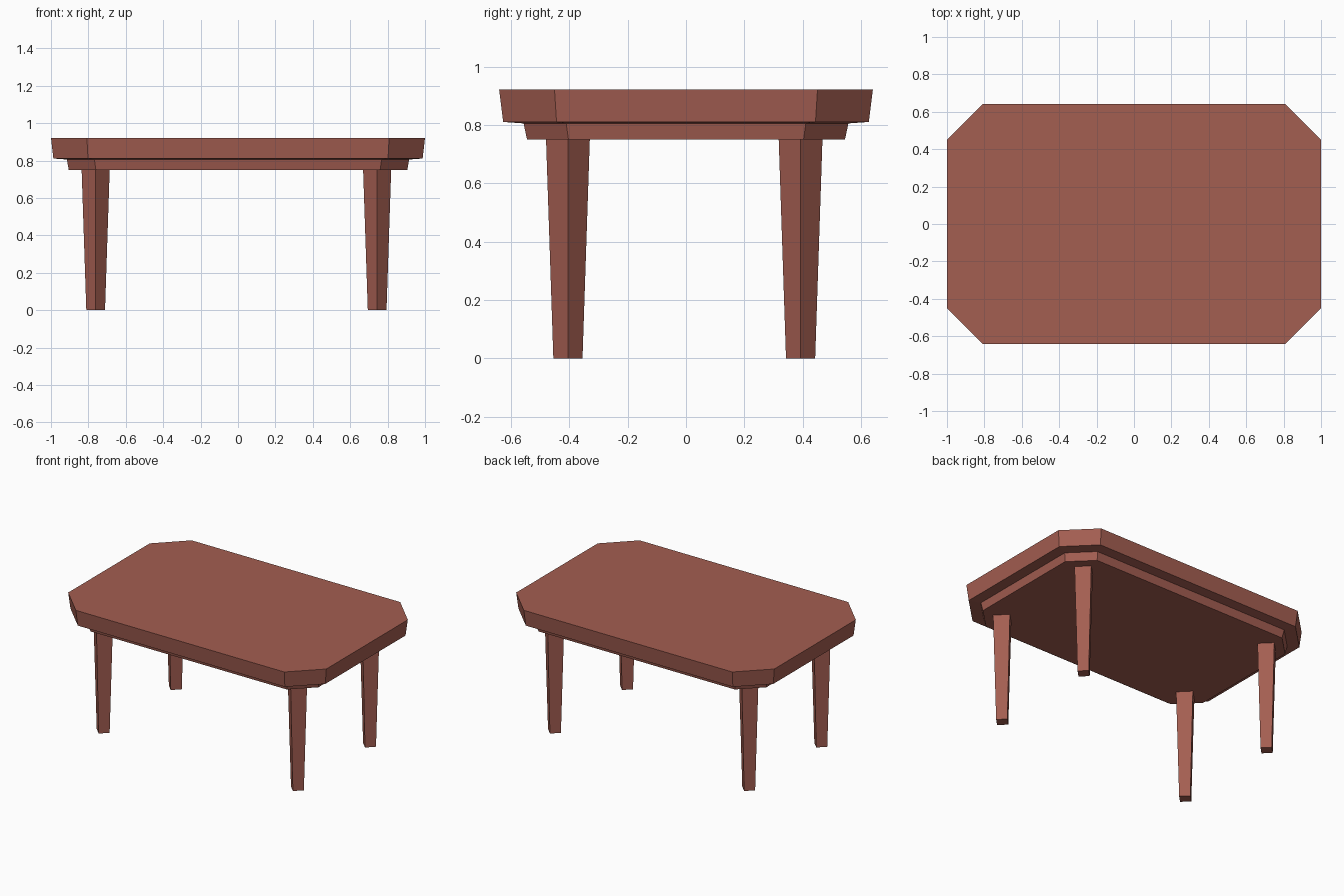
import bpy, bmesh

if "Cube" in bpy.data.objects:
    bpy.data.objects.remove(bpy.data.objects["Cube"])

wood = bpy.data.materials.new("reddish brown wood")
wood.diffuse_color = (0.37, 0.112, 0.083, 1)
wood.use_nodes = True
wood.node_tree.nodes["Principled BSDF"].inputs["Base Color"].default_value = wood.diffuse_color


def octagon(x, y, cx, cy, z):
    """Rectangle with cut corners: half sizes x, y; corner cuts start at cx, cy."""
    return [(cx, -y, z), (x, -cy, z), (x, cy, z), (cx, y, z),
            (-cx, y, z), (-x, cy, z), (-x, -cy, z), (-cx, -y, z)]


def diamond(x, y, r, z):
    return [(x, y - r, z), (x + r, y, z), (x, y + r, z), (x - r, y, z)]


def loft(name, rings):
    """Closed solid through rings of equal point count, bottom to top."""
    bm = bmesh.new()
    loops = [[bm.verts.new(p) for p in ring] for ring in rings]
    n = len(loops[0])
    for a, b in zip(loops, loops[1:]):
        for i in range(n):
            j = (i + 1) % n
            bm.faces.new((a[i], a[j], b[j], b[i]))
    bm.faces.new(loops[0][::-1])
    bm.faces.new(loops[-1])
    bmesh.ops.recalc_face_normals(bm, faces=bm.faces)
    mesh = bpy.data.meshes.new(name)
    bm.to_mesh(mesh)
    bm.free()
    mesh.materials.append(wood)
    obj = bpy.data.objects.new(name, mesh)
    bpy.context.collection.objects.link(obj)
    return obj


# Table top, with a very slightly sloped underside
loft("table_top", [
    octagon(0.915, 0.557, 0.768, 0.411, 0.806),
    octagon(0.987, 0.627, 0.802, 0.444, 0.811),
    octagon(1.0, 0.641, 0.808, 0.451, 0.922),
])

# Stepped apron below the top
loft("apron", [
    octagon(0.905, 0.545, 0.760, 0.403, 0.75),
    octagon(0.915, 0.557, 0.768, 0.411, 0.806),
])

# Tapered legs, turned 45 degrees
for side, x in (("left", -0.761), ("right", 0.744)):
    for end, y in (("front", -0.405), ("back", 0.393)):
        loft(f"{end}_{side}_leg", [diamond(x, y, 0.05, 0),
                                   diamond(x, y, 0.075, 0.75)])
